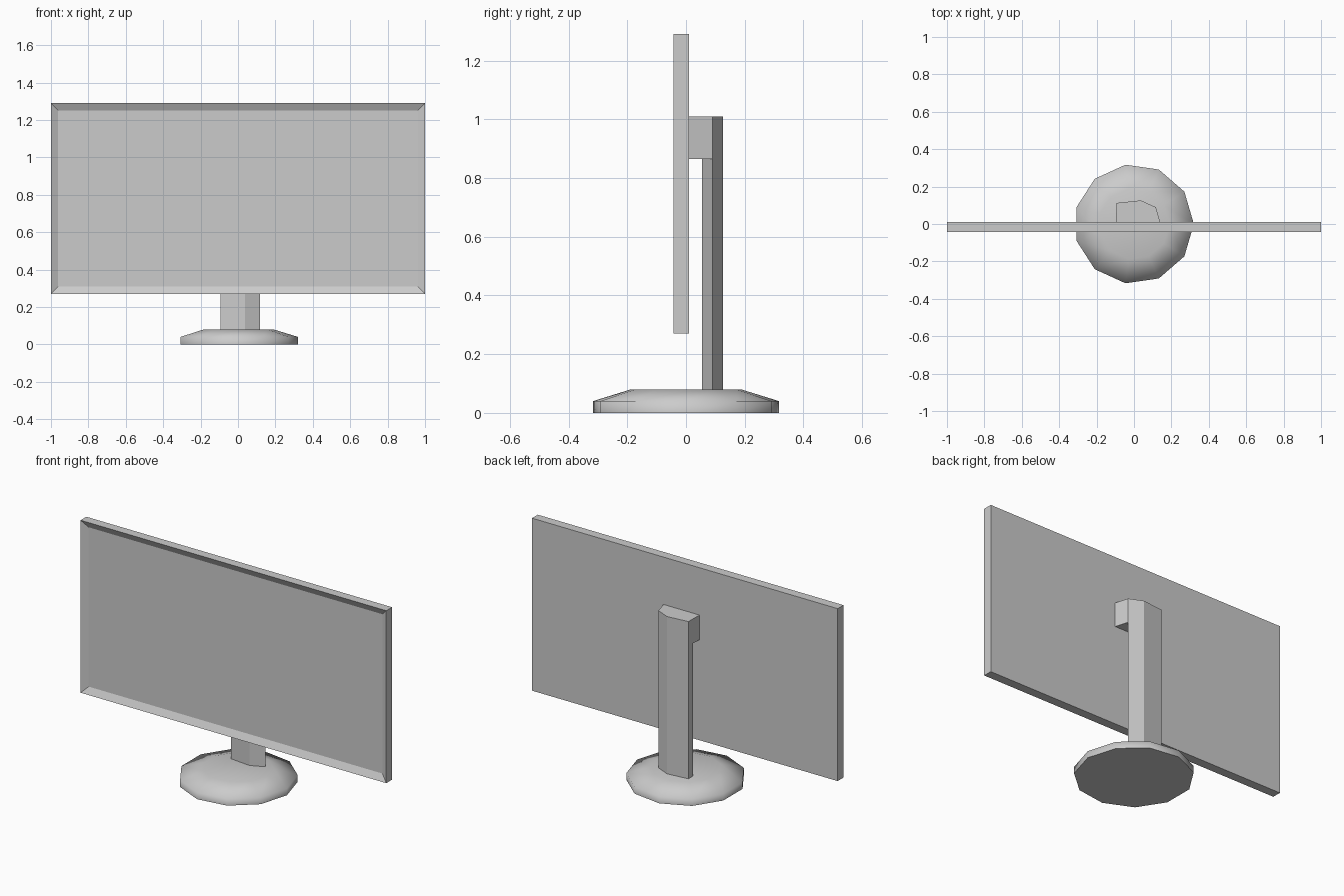
import bpy, bmesh, math
from mathutils import Vector

if "Cube" in bpy.data.objects:
    bpy.data.objects.remove(bpy.data.objects["Cube"])


def finish(bm, name):
    bmesh.ops.recalc_face_normals(bm, faces=bm.faces[:])
    mesh = bpy.data.meshes.new(name)
    bm.to_mesh(mesh)
    bm.free()
    obj = bpy.data.objects.new(name, mesh)
    bpy.context.collection.objects.link(obj)
    return obj


def ring_stack(sides, levels, y=0.0):
    """Capped stack of elliptical rings; each level is (rx, ry, z)."""
    bm = bmesh.new()
    angles = [2 * math.pi * i / sides for i in range(sides)]
    rings = [[bm.verts.new((rx * math.cos(a), y + ry * math.sin(a), z)) for a in angles]
             for rx, ry, z in levels]
    for lo, hi in zip(rings, rings[1:]):
        for i in range(sides):
            j = (i + 1) % sides
            bm.faces.new((lo[i], lo[j], hi[j], hi[i]))
    bm.faces.new(rings[0][::-1])
    bm.faces.new(rings[-1])
    bmesh.ops.recalc_face_normals(bm, faces=bm.faces[:])
    return bm


# Screen panel with a recessed display inside the bezel
bm = bmesh.new()
bmesh.ops.create_cube(bm, size=1)
bmesh.ops.scale(bm, vec=(2.0, 0.054, 1.02), verts=bm.verts[:])
bmesh.ops.translate(bm, vec=(0, -0.016, 0.78), verts=bm.verts[:])
front = next(f for f in bm.faces if f.normal.y < -0.9)
bmesh.ops.inset_region(bm, faces=[front], thickness=0.055)
bmesh.ops.translate(bm, vec=(0, 0.02, 0), verts=front.verts[:])
finish(bm, "screen")

# Eleven-sided base with a sloped top rim
base = finish(ring_stack(11, [(0.32, 0.32, 0), (0.32, 0.32, 0.04), (0.19, 0.19, 0.08)]), "base")
bpy.context.view_layer.objects.active = base
base.select_set(True)
bpy.ops.object.shade_smooth_by_angle(angle=math.radians(80))

# Five-sided flattened column, with its upper front pulled forward to hold the screen
bm = ring_stack(5, [(0.117, 0.038, z) for z in (0.075, 0.865, 1.01)], y=0.09)
mount = [f for f in bm.faces
         if f.calc_center_median().z > 0.87 and f.normal.y < -0.5]
result = bmesh.ops.extrude_face_region(bm, geom=mount)
for v in result["geom"]:
    if isinstance(v, bmesh.types.BMVert):
        v.co = Vector((v.co.x * (1.2 if v.co.x > 0 else 1.03), 0.008, v.co.z))
finish(bm, "stand_column")
